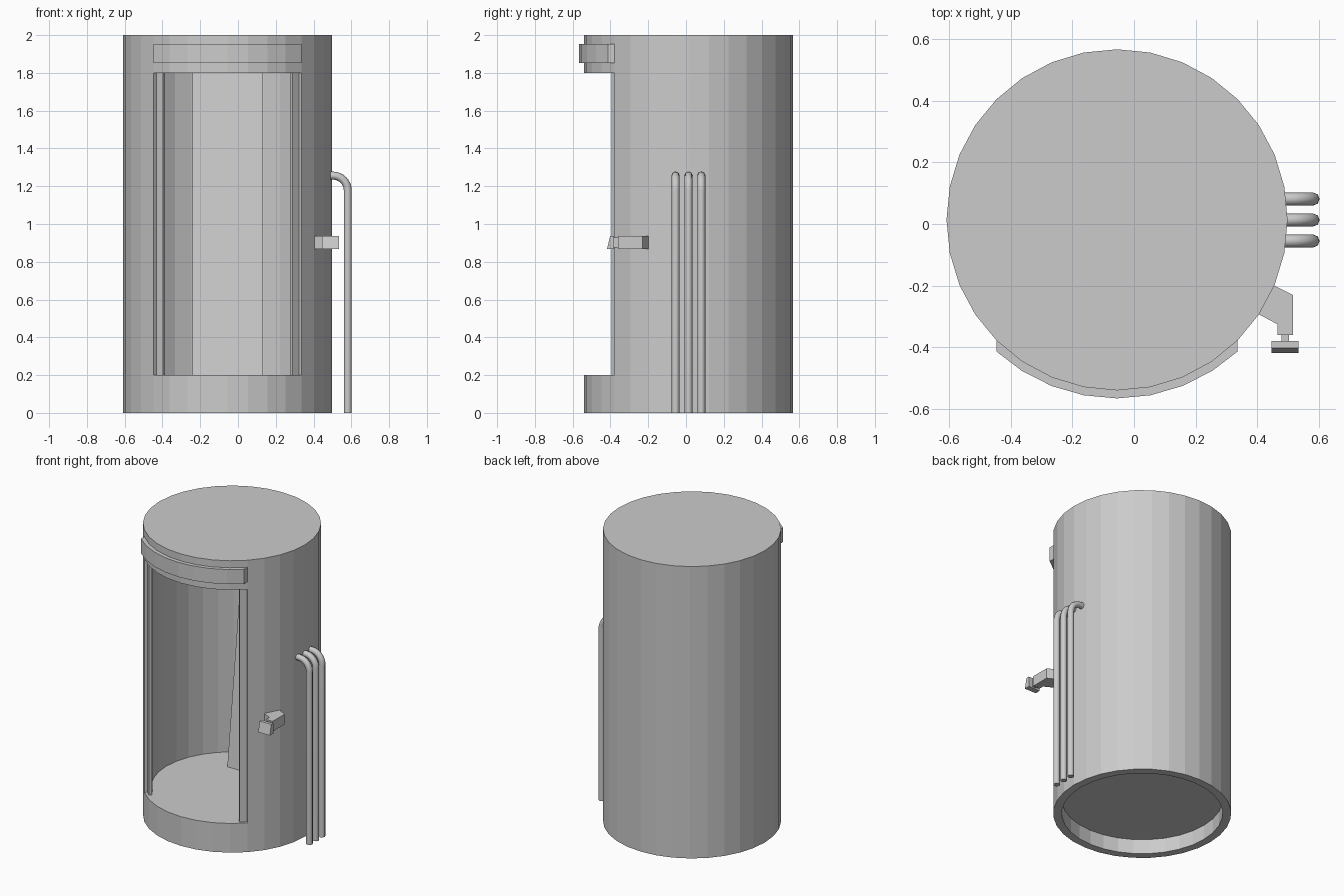
import bpy, bmesh
from math import sin, cos, pi, radians, sqrt

if "Cube" in bpy.data.objects:
    bpy.data.objects.remove(bpy.data.objects["Cube"])

CX, CY = -0.055, 0.0135      # chamber axis
R_OUT, R_IN = 0.553, 0.50
SIDES = 32


def finish(name, bm):
    bmesh.ops.remove_doubles(bm, verts=bm.verts, dist=1e-5)
    bmesh.ops.recalc_face_normals(bm, faces=bm.faces)
    mesh = bpy.data.meshes.new(name)
    bm.to_mesh(mesh)
    bm.free()
    ob = bpy.data.objects.new(name, mesh)
    bpy.context.collection.objects.link(ob)
    return ob


def polar(r, a, z):
    # angle 0 is the front (-y), positive towards +x
    return (CX + r * sin(a), CY - r * cos(a), z)


def prism(name, pts, place, lo, hi):
    """Extrude a 2D outline between lo and hi; place(u, v, w) gives xyz."""
    bm = bmesh.new()
    a = [bm.verts.new(place(u, v, lo)) for u, v in pts]
    b = [bm.verts.new(place(u, v, hi)) for u, v in pts]
    bm.faces.new(a)
    bm.faces.new(b)
    n = len(pts)
    for i in range(n):
        j = (i + 1) % n
        bm.faces.new((a[i], a[j], b[j], b[i]))
    return finish(name, bm)


def upright(u, v, w):
    return (u, v, w)


def sideways(u, v, w):
    return (w, u, v)


def circle(r):
    return [polar(r, 2 * pi * i / SIDES, 0)[:2] for i in range(SIDES)]


# Cylindrical wall with a front doorway, closed by one flat top
bm = bmesh.new()
levels = [0, 0.2, 1.8, 2.0]


def solid(i, j):
    return 0 <= j < 3 and not (j == 1 and (i % SIDES < 4 or i % SIDES >= 28))


def quad(*corners):
    bm.faces.new([bm.verts.new(polar(*c)) for c in corners])


for i in range(SIDES):
    a, b = 2 * pi * i / SIDES, 2 * pi * (i + 1) / SIDES
    for j in range(3):
        if not solid(i, j):
            continue
        lo, hi = levels[j], levels[j + 1]
        for r in (R_OUT, R_IN):
            quad((r, a, lo), (r, b, lo), (r, b, hi), (r, a, hi))
        for side, z in ((-1, lo), (1, hi)):
            if not solid(i, j + side) and z < 2:
                quad((R_IN, a, z), (R_OUT, a, z), (R_OUT, b, z), (R_IN, b, z))
        for side, t in ((-1, a), (1, b)):
            if not solid(i + side, j):
                quad((R_IN, t, lo), (R_OUT, t, lo), (R_OUT, t, hi), (R_IN, t, hi))
quad(*[(R_OUT, 2 * pi * i / SIDES, 2.0) for i in range(SIDES)])
finish("chamber_wall", bm)

# Floor and ceiling
prism("floor", circle(R_IN), upright, 0.1, 0.2)
prism("ceiling", circle(R_IN), upright, 1.8, 1.98)

# Edges of the sliding doors showing in the doorway
for side, label in ((-1, "left"), (1, "right")):
    angles = [radians(d) * side for d in (40, 45, 56.25)]
    pts = [polar(0.534, a, 0)[:2] for a in angles]
    pts += [polar(0.514, a, 0)[:2] for a in reversed(angles)]
    prism("sliding_door_" + label, pts, upright, 0.2, 1.8)

# Leaning backrest inside
prism("backrest", [(CY + 0.214, 0.2), (CY + 0.40, 1.8), (CY + 0.48, 1.8), (CY + 0.48, 0.2)],
      sideways, CX - 0.185, CX + 0.185)

# Curved header strip over the doorway
steps = [pi / 16 * k for k in range(-4, 5)]
front = [(CX + R_OUT * sin(a), CY - sqrt(0.579 ** 2 - (R_OUT * sin(a)) ** 2)) for a in steps]
back = [polar(R_OUT, a, 0)[:2] for a in reversed(steps)]
prism("header_strip", front + back, upright, 1.852, 1.952)

# Three bent pipes on the right side
for n, y in enumerate((-0.055, 0.013, 0.081)):
    cu = bpy.data.curves.new("pipe", 'CURVE')
    cu.dimensions = '3D'
    cu.bevel_depth = 0.021
    cu.bevel_resolution = 2
    cu.use_fill_caps = True
    path = [(0.581, y, 0.0)]
    path += [(0.503 + 0.078 * cos(t), y, 1.178 + 0.078 * sin(t))
             for t in [pi / 2 * k / 8 for k in range(9)]]
    path.append((0.485, y, 1.256))
    sp = cu.splines.new('POLY')
    sp.points.add(len(path) - 1)
    for p, co in zip(sp.points, path):
        p.co = (*co, 1)
    sp.use_smooth = True
    ob = bpy.data.objects.new("pipe_%d" % (n + 1), cu)
    bpy.context.collection.objects.link(ob)

# Control panel: bracket arm, neck and slanted face
prism("panel_bracket", [(0.45, -0.197), (0.515, -0.23), (0.515, -0.36), (0.465, -0.36),
                        (0.465, -0.325), (0.40, -0.29)], upright, 0.867, 0.937)
prism("panel_neck", [(-0.36, 0.876), (-0.385, 0.876), (-0.385, 0.928), (-0.36, 0.928)],
      sideways, 0.478, 0.502)
prism("control_panel", [(-0.38, 0.867), (-0.418, 0.867), (-0.402, 0.937), (-0.38, 0.937)],
      sideways, 0.446, 0.534)
